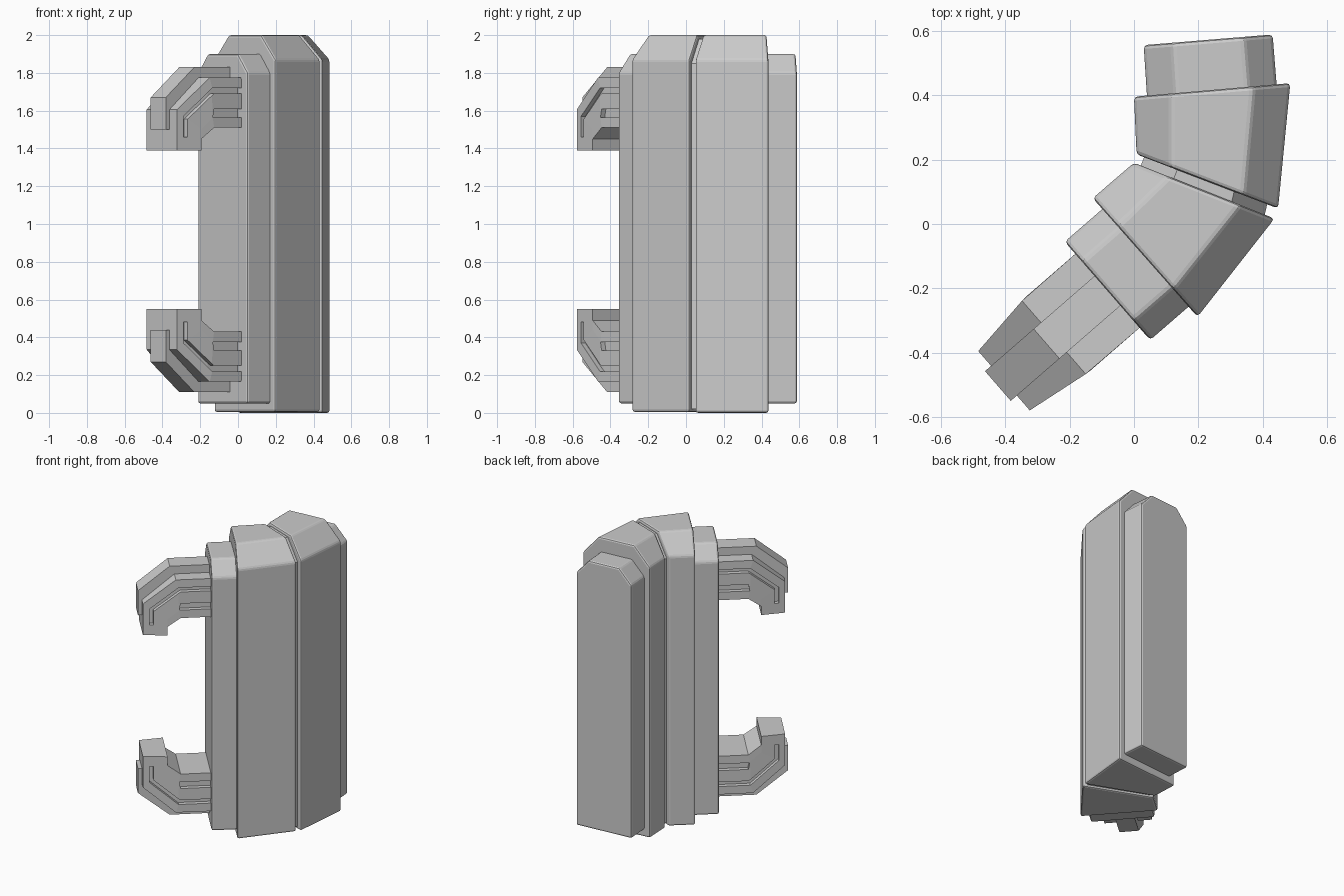
import bpy, bmesh
from mathutils import Vector

if "Cube" in bpy.data.objects:
    bpy.data.objects.remove(bpy.data.objects["Cube"])

# Frame of the angled front half: forward and sideways directions from the front face centre
ORIGIN = Vector((-0.0825, -0.2075))
FWD = Vector((-0.755, -0.656))
SIDE = Vector((0.656, -0.755))
Z_SUM = 1.94  # mirror height for upper / lower clamps


def add_loft(bm, rings):
    """Closed solid through equal-sized rings of points."""
    vs = [[bm.verts.new(p) for p in r] for r in rings]
    n = len(rings[0])
    for a, b in zip(vs, vs[1:]):
        for i in range(n):
            j = (i + 1) % n
            bm.faces.new((a[i], a[j], b[j], b[i]))
    bm.faces.new(vs[0])
    bm.faces.new(vs[-1])


def finish(bm, name, bevel=0.0):
    bmesh.ops.recalc_face_normals(bm, faces=bm.faces)
    me = bpy.data.meshes.new(name)
    bm.to_mesh(me)
    bm.free()
    ob = bpy.data.objects.new(name, me)
    bpy.context.collection.objects.link(ob)
    if bevel:
        m = ob.modifiers.new("bevel", 'BEVEL')
        m.width = bevel
        m.segments = 2
        m.limit_method = 'ANGLE'
        m.angle_limit = 0.5
    return ob


def ring(inner, outer, z0, z1, c, cz):
    """Upright section between two plan points, both top corners chamfered."""
    a, b = Vector(inner), Vector(outer)
    w = (b - a).length
    prof = [(0, z0), (w, z0), (w, z1 - cz), (w - c, z1), (c, z1), (0, z1 - cz)]
    return [(*(a + (b - a) * (t / w)), z) for t, z in prof]


def slab(name, back, front, z0, z1, c, cz, bevel=0.012):
    bm = bmesh.new()
    add_loft(bm, [ring(*back, z0, z1, c, cz), ring(*front, z0, z1, c, cz)])
    return finish(bm, name, bevel)


# Bent housing: four stepped slabs and a recessed seam
slab("rear_block", ((0.03, 0.555), (0.43, 0.588)), ((0.042, 0.37), (0.445, 0.40)),
     0.05, 1.9, 0.09, 0.1)
slab("rear_housing", ((0.0, 0.395), (0.485, 0.437)), ((0.008, 0.216), (0.447, 0.048)),
     0.0, 2.0, 0.115, 0.13)
slab("seam_core", ((0.04, 0.23), (0.42, 0.09)), ((0.015, 0.165), (0.40, 0.005)),
     0.02, 1.98, 0.11, 0.13, 0)
slab("front_housing", ((0.0, 0.19), (0.436, 0.017)), ((-0.128, 0.08), (0.197, -0.288)),
     0.005, 2.0, 0.115, 0.13)
slab("front_block", ((-0.079, 0.063), (0.186, -0.242)), ((-0.215, -0.055), (0.05, -0.36)),
     0.05, 1.9, 0.08, 0.1)


def taper(f):
    return 0.152 - max(0.0, f - 0.21) * 0.14


def strip(bm, outer, inner, width, flip):
    """Band between an outer and an inner side path, with width across the clamp."""
    rings = []
    for o, i in zip(outer, inner):
        r = []
        for (f, z), sg in ((o, -1), (o, 1), (i, 1), (i, -1)):
            p = ORIGIN + FWD * f + SIDE * (sg * width(f))
            r.append((p.x, p.y, Z_SUM - z if flip else z))
        rings.append(r)
    add_loft(bm, rings)


OUTER = [(-0.03, 1.775), (0.22, 1.775), (0.425, 1.605), (0.425, 1.39)]

for prefix, flip in (("upper", False), ("lower", True)):
    # Inset web that forms the floor of the side grooves
    bm = bmesh.new()
    strip(bm, [(-0.03, 1.76), (0.215, 1.76), (0.41, 1.6), (0.41, 1.4)],
          [(-0.03, 1.52), (0.2, 1.52), (0.28, 1.46), (0.28, 1.4)],
          lambda f: taper(f) - 0.03, flip)
    finish(bm, prefix + "_clamp_web")

    # Raised bars: outer band, middle band, lower band and hooked tip
    bm = bmesh.new()
    strip(bm, OUTER[:3] + [(0.425, 1.455)],
          [(-0.03, 1.72), (0.203, 1.72), (0.384, 1.57), (0.384, 1.455)], taper, flip)
    strip(bm, [(-0.03, 1.69), (0.19, 1.69), (0.205, 1.68), (0.358, 1.555), (0.358, 1.455)],
          [(-0.03, 1.61), (0.19, 1.61), (0.2, 1.56), (0.272, 1.5), (0.272, 1.455)], taper, flip)
    strip(bm, [(-0.03, 1.565), (0.2, 1.565), (0.272, 1.5)],
          [(-0.03, 1.51), (0.19, 1.51), (0.272, 1.45)], taper, flip)
    strip(bm, [(0.425, 1.46), (0.425, 1.39)], [(0.272, 1.46), (0.272, 1.39)], taper, flip)
    finish(bm, prefix + "_clamp_bars")

    # Central rib along the back of the clamp
    bm = bmesh.new()
    strip(bm, [(-0.03, 1.83), (0.25, 1.83), (0.45, 1.67), (0.45, 1.5)],
          [(-0.03, 1.7), (0.2, 1.7), (0.38, 1.56), (0.38, 1.5)], lambda f: 0.061, flip)
    finish(bm, prefix + "_clamp_rib")
